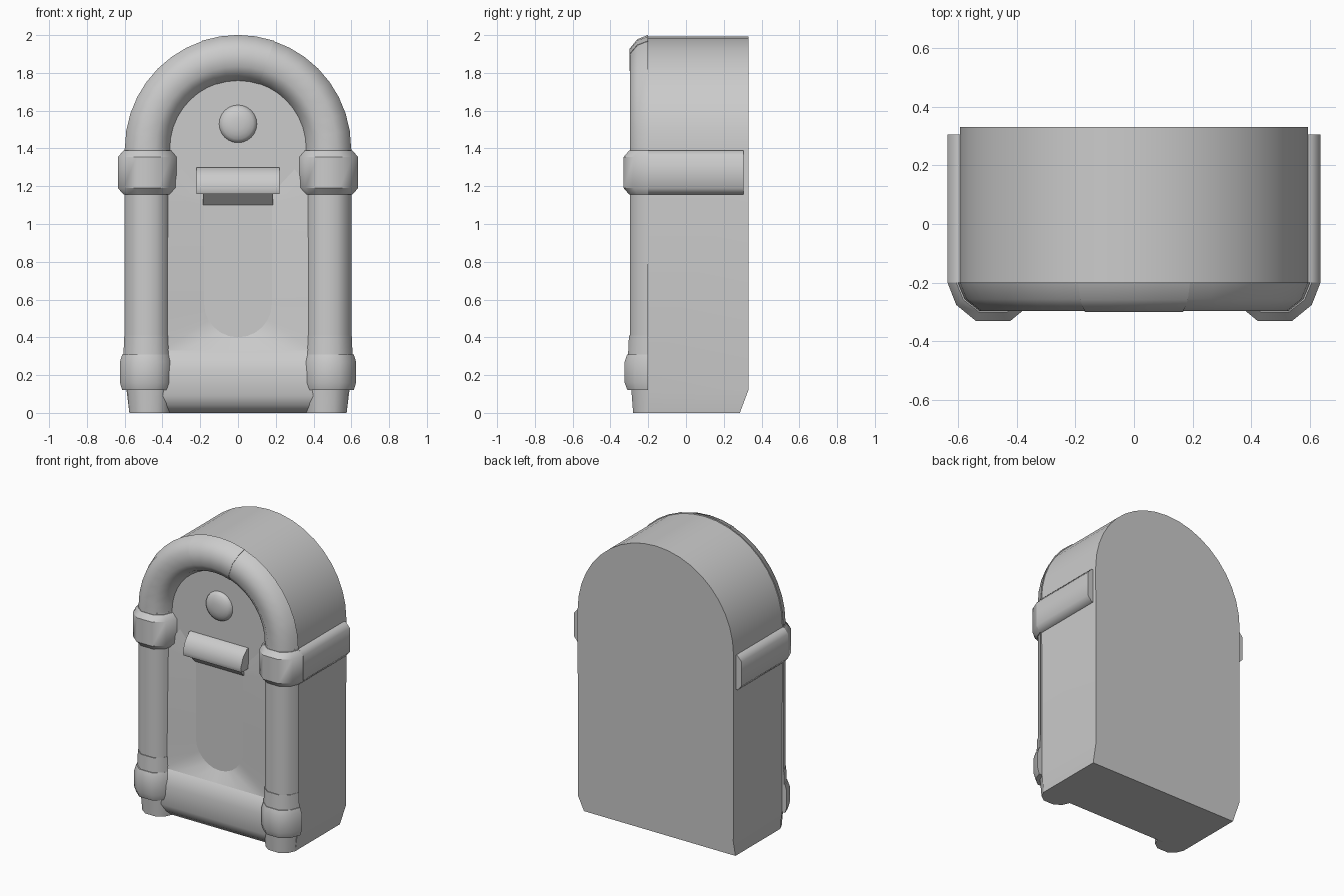
import bpy, bmesh, math

if "Cube" in bpy.data.objects:
    bpy.data.objects.remove(bpy.data.objects["Cube"])

FRONT = -0.2     # plane of the cabinet front
ARCH_Z = 1.4     # centre height of the arch


def finish(name, rings, closed=True, caps=True, angle=40):
    """Skin a list of equally long point rings into one mesh object."""
    bm = bmesh.new()
    rows = [[bm.verts.new(p) for p in r] for r in rings]
    n = len(rows[0])
    for a, b in zip(rows, rows[1:]):
        for i in range(n if closed else n - 1):
            j = (i + 1) % n
            bm.faces.new((a[i], a[j], b[j], b[i]))
    if caps:
        bm.faces.new(rows[0][::-1])
        bm.faces.new(rows[-1])
    bmesh.ops.remove_doubles(bm, verts=bm.verts, dist=1e-5)
    bmesh.ops.recalc_face_normals(bm, faces=bm.faces)
    me = bpy.data.meshes.new(name)
    bm.to_mesh(me)
    bm.free()
    ob = bpy.data.objects.new(name, me)
    bpy.context.collection.objects.link(ob)
    bpy.ops.object.select_all(action='DESELECT')
    ob.select_set(True)
    bpy.context.view_layer.objects.active = ob
    bpy.ops.object.shade_smooth_by_angle(angle=math.radians(angle))
    return ob


HALF = [(-1, 0), (-.81, .58), (-.38, 1), (.38, 1), (.81, .58), (1, 0)]


def post(name, cx, levels):
    """Half-round upright; levels are (z, half width, depth)."""
    return finish(name, [[(cx + u * w, FRONT - v * d, z) for u, v in HALF]
                         for z, w, d in levels])


def arc_tube(name, a0, a1, steps, w, d):
    """Half-round tube swept round the arch, angles from vertical."""
    rings = []
    for k in range(steps + 1):
        t = math.radians(a0 + (a1 - a0) * k / steps)
        rings.append([((.48 + u * w) * math.sin(t), FRONT - v * d,
                       ARCH_Z + (.48 + u * w) * math.cos(t)) for u, v in HALF])
    return finish(name, rings)


def bar(name, x, profile, angle=40):
    """Extrude a (y, z) profile from -x to x."""
    return finish(name, [[(s * x, y, z) for y, z in profile] for s in (-1, 1)], angle=angle)


# Arched cabinet with chamfered lower back
outline = [(-.575, 0), (.575, 0), (.59, .12)]
outline += [(.592 * math.cos(math.pi * k / 20), ARCH_Z + .592 * math.sin(math.pi * k / 20))
            for k in range(21)]
outline += [(-.59, .12)]
finish("cabinet", [[(x, FRONT, z) for x, z in outline],
                   [(x, .285 if z == 0 else .33, z) for x, z in outline]], angle=30)

# Columns, collars and feet on both sides
for s, side in ((-1, "left"), (1, "right")):
    post("column_" + side, s * .48, [(.38, .12, .097), (ARCH_Z, .12, .097)])
    post("upper_collar_" + side, s * .48,
         [(1.155, .125, .1), (1.19, .155, .13), (1.355, .155, .13), (1.39, .125, .1)])
    post("lower_ring_" + side, s * .48, [(.3, .127, .107), (.41, .122, .102)])
    post("lower_collar_" + side, s * .483,
         [(.12, .13, .11), (.16, .142, .125), (.27, .142, .125), (.31, .13, .112)])
    post("foot_" + side, s * .468, [(0, .107, .08), (.13, .118, .09)])
    strap = [(.57, 1.155), (.605, 1.155), (.636, 1.19), (.636, 1.355), (.605, 1.39), (.57, 1.39)]
    finish("side_strap_" + side, [[(s * x, y, z) for x, z in strap] for y in (FRONT, .305)],
           angle=60)
    arc_tube("arch_tube_" + side, s * 18, s * 90, 8, .119, .097)

# Keystone at the top of the arch
arc_tube("keystone", -18.5, 18.5, 4, .121, .1)

# Rounded bumper between the feet
bar("bumper", .4, [(FRONT + .02, .36), (-.235, .33), (-.262, .22), (-.268, .09),
                   (-.245, .04), (-.2, 0), (FRONT + .02, 0)], 60)

# Sloping shelf and its underside
bar("shelf", .22, [(FRONT + .02, 1.3), (-.215, 1.3), (-.26, 1.255), (-.285, 1.19),
                   (-.275, 1.16), (FRONT + .02, 1.16)], 50)
bar("shelf_support", .185, [(FRONT + .02, 1.2), (-.265, 1.165), (FRONT, 1.1)])

# Sloping surround that drops to the round-bottomed window
inner = [(.18, 1.16), (.18, 1.1), (.18, .58)]
outer = [(.3, -.201, 1.29), (.4, -.23, 1.16), (.4, -.238, .58)]
for k in range(1, 7):
    t = math.pi / 2 * k / 6
    inner.append((.18 * math.cos(t), .58 - .18 * math.sin(t)))
    outer.append((.4 * min(1, 1.5 * math.cos(t)), -.24, .58 - .25 * min(1, 1.5 * math.sin(t))))
for s, side in ((-1, "left"), (1, "right")):
    finish("window_surround_" + side,
           [[(s * x, FRONT - .001, z) for x, z in inner],
            [(s * x, y, z) for x, y, z in outer]], closed=False, caps=False, angle=60)

# Domed badge above the shelf
dome = []
for k in range(5):
    t = math.pi / 2 * k / 5
    r, y = .1 * math.cos(t), FRONT - .04 * math.sin(t)
    dome.append([(r * math.cos(a * math.pi / 12), y, 1.53 + r * math.sin(a * math.pi / 12))
                 for a in range(24)])
finish("domed_badge", dome, angle=60)
